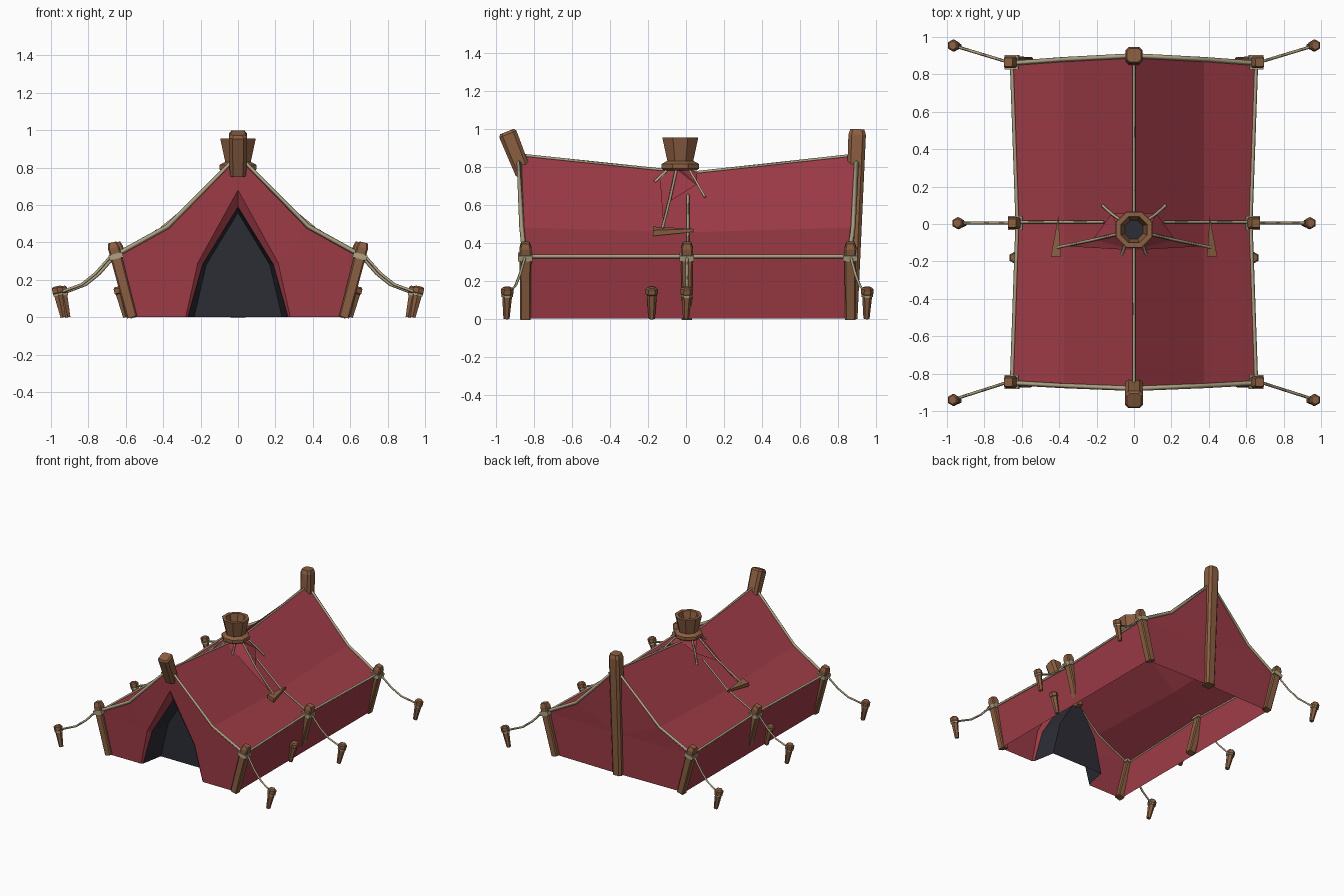
import bpy, bmesh, math
from mathutils import Vector

if "Cube" in bpy.data.objects:
    bpy.data.objects.remove(bpy.data.objects["Cube"])


def material(name, rgb):
    m = bpy.data.materials.new(name)
    m.use_nodes = True
    m.diffuse_color = (*rgb, 1)
    m.node_tree.nodes["Principled BSDF"].inputs["Base Color"].default_value = (*rgb, 1)
    return m


RED = material("red_cloth", (0.34, 0.044, 0.062))
WOOD = material("brown_wood", (0.26, 0.115, 0.054))
ROPE = material("pale_rope", (0.42, 0.36, 0.23))
DARK = material("dark_interior", (0.025, 0.026, 0.035))


def mesh_object(name, faces, mat):
    """Object from a list of polygons, welded where corners meet."""
    bm = bmesh.new()
    for f in faces:
        bm.faces.new([bm.verts.new(p) for p in f])
    bmesh.ops.remove_doubles(bm, verts=bm.verts, dist=0.0005)
    bmesh.ops.recalc_face_normals(bm, faces=bm.faces)
    me = bpy.data.meshes.new(name)
    bm.to_mesh(me)
    bm.free()
    me.materials.append(mat)
    ob = bpy.data.objects.new(name, me)
    bpy.context.collection.objects.link(ob)


def beam(name, a, b, rings, mat, sides=8, cap=True, skew=0):
    """Rings of (fraction along a-b, radius); skew turns an octagon into a chamfered square."""
    a, b = Vector(a), Vector(b)
    axis = (b - a).normalized()
    u = Vector((0, 1, 0)).cross(axis).normalized()
    v = axis.cross(u)
    angles = [(k + 0.5) * math.tau / sides + skew * (-1) ** k for k in range(sides)]
    loops = []
    for t, r in rings:
        r /= math.cos(math.pi / sides)
        loops.append([a.lerp(b, t) + r * (u * math.cos(w) + v * math.sin(w)) for w in angles])
    faces = [(p[k], p[(k + 1) % sides], q[(k + 1) % sides], q[k])
             for p, q in zip(loops, loops[1:]) for k in range(sides)]
    if cap:
        faces += [loops[0], loops[-1]]
    mesh_object(name, faces, mat)


def rope(name, points, radius=0.008):
    cu = bpy.data.curves.new(name, 'CURVE')
    cu.dimensions = '3D'
    cu.bevel_depth = radius
    cu.bevel_resolution = 0
    cu.use_fill_caps = True
    sp = cu.splines.new('POLY')
    sp.points.add(len(points) - 1)
    for q, p in zip(sp.points, points):
        q.co = (*p, 1)
    cu.materials.append(ROPE)
    ob = bpy.data.objects.new(name, cu)
    bpy.context.collection.objects.link(ob)


def flip(p, s):
    return (p[0] * s, p[1], p[2])


def both_sides(faces):
    return [[flip(p, s) for p in f] for f in faces for s in (1, -1)]


# Cloth cross-sections: ground, eave, knee, ridge
def section(y, y_ridge, eave_x, knee_z, ridge_z):
    return [(0.585, y, 0), (eave_x, y, 0.328),
            (0.375, (y + y_ridge) / 2, knee_z), (0, y_ridge, ridge_z)]


front = section(-0.85, -0.88, 0.65, 0.48, 0.86)
middle = section(0.01, 0.03, 0.62, 0.455, 0.765)
back = section(0.86, 0.90, 0.65, 0.48, 0.86)


def gable(sec, inner):
    low, mid, top = inner
    return [(sec[0], sec[1], mid, low), (sec[1], sec[2], mid), (sec[2], sec[3], top, mid)]


def strip(p, q):
    return [(p[i], p[i + 1], q[i + 1], q[i]) for i in range(len(p) - 1)]


door_edge = [(0.28, -0.85, 0), (0.215, -0.865, 0.29), (0, -0.875, 0.68)]
door_lip = [(0.268, -0.84, 0), (0.19, -0.84, 0.28), (0, -0.835, 0.59)]
door_back = [(0.235, -0.66, 0), (0.17, -0.66, 0.28), (0, -0.66, 0.56)]
back_seam = [(0, 0.87, 0), (0, 0.88, 0.33), (0, 0.90, 0.6)]

# Tent cloth and the dark doorway
mesh_object("tent_cloth", both_sides(
    strip(front, middle) + strip(middle, back) + gable(front, door_edge)
    + gable(back, back_seam) + strip(door_edge, door_lip)), RED)
recess = both_sides(strip(door_lip, door_back))
recess.append(door_back + [flip(p, -1) for p in door_back[1::-1]])
mesh_object("doorway_recess", recess, DARK)

# Ridge poles
beam("front_ridge_pole", (0, -0.855, 0.765), (0, -0.943, 0.985),
     [(0, 0.047), (0.94, 0.053), (1, 0.042)], WOOD, skew=0.16)
beam("back_ridge_pole", (0, 0.863, 0), (0, 0.902, 0.998),
     [(0, 0.043), (0.97, 0.05), (1, 0.04)], WOOD, skew=0.16)

# Ropes over the cloth seams
for label, sec in (("front", front), ("back", back)):
    edge = [(x, y, z + 0.006) for x, y, z in sec[1:]]
    rope(label + "_gable_rope", edge + [flip(p, -1) for p in edge[1::-1]], 0.013)
rope("ridge_rope", [(0, s[3][1], s[3][2] + 0.002) for s in (front, middle, back)])


def stake(name, top, bottom):
    beam(name, bottom, top, [(0, 0.014), (0.76, 0.023), (0.79, 0.028), (0.95, 0.028), (1, 0.02)],
         WOOD, sides=6)


for side, s in (("left", 1), ("right", -1)):
    rope(side + "_eave_rope", [flip((x + 0.003, y, z), s) for x, y, z in
                               (front[1], middle[1], back[1])], 0.011)
    rope(side + "_middle_rope", [flip(p, s) for p in
                                 ((0.16, 0.01, 0.65), (0.375, 0.01, 0.465), (0.63, 0.01, 0.335))])

    # Wall posts with lashings, guy ropes and ground stakes
    for place, y, px, sx, sy in (("front", -0.845, 0.672, 0.97, -0.94),
                                 ("middle", 0.005, 0.652, 0.945, 0.005),
                                 ("back", 0.865, 0.672, 0.97, 0.955)):
        tag = f"{side}_{place}_"
        foot, head = (s * (px - 0.105), y, 0), (s * px, y, 0.40)
        beam(tag + "post", foot, head, [(0, 0.032), (0.93, 0.036), (1, 0.026)], WOOD,
             skew=0.25)
        beam(tag + "lashing", foot, head, [(0.78, 0.038), (0.85, 0.038)], ROPE, sides=4)
        start, end = Vector((s * px, y, 0.335)), Vector((s * sx, sy, 0.125))
        path = []
        for t in (0, 0.3, 0.55, 1):
            p = start.lerp(end, t)
            p.z -= 0.18 * t * (1 - t)
            path.append(p)
        rope(tag + "guy_rope", path)
        peg_top, peg_tip = (s * sx, sy, 0.165), (s * (sx - 0.035), sy - 0.005, 0)
        stake(tag + "stake", peg_top, peg_tip)
        beam(tag + "stake_knot", peg_tip, peg_top, [(0.7, 0.027), (0.77, 0.027)], ROPE, sides=6)
    stake(side + "_wall_stake", (s * 0.64, -0.18, 0.165), (s * 0.60, -0.18, 0))

    # Smoke flap toggle and its cords
    near, far = Vector((s * 0.405, 0.04, 0.465)), Vector((s * 0.42, -0.175, 0.46))
    tips = [near + Vector((0, 0, dz)) for dz in (0.008, -0.008)]
    ends = [far + Vector((s * dx, 0, dz)) for dx, dz in
            ((-0.03, 0.025), (0.025, 0.005), (0.025, -0.025), (-0.03, -0.005))]
    mesh_object(side + "_flap_toggle", [
        ends, (tips[0], ends[0], ends[1]), (tips[1], ends[2], ends[3]),
        (tips[0], ends[1], ends[2], tips[1]), (tips[0], ends[0], ends[3], tips[1])], WOOD)
    rope(side + "_flap_rope", [flip(p, s) for p in
                               ((0.07, -0.05, 0.79), (0.22, -0.085, 0.63), (0.41, -0.125, 0.475))])
    rope(side + "_back_cord", [flip(p, s) for p in
                               ((0.07, 0.02, 0.78), (0.12, 0.055, 0.72), (0.17, 0.10, 0.64))])
    rope(side + "_front_cord", [flip(p, s) for p in
                                ((0.04, -0.09, 0.79), (0.065, -0.165, 0.72))])

# Smoke flap cloth stretched along the cords
crown, neck, sag, tip = (0, -0.03, 0.80), (0.07, -0.045, 0.785), (0.22, -0.083, 0.62), (0.38, -0.118, 0.475)
front_point, back_point, rear = (0, -0.14, 0.778), (0.12, 0.055, 0.705), (0, 0.06, 0.772)
mesh_object("smoke_flap_cloth", both_sides([
    (crown, neck, front_point), (neck, sag, front_point), (sag, tip, front_point),
    (crown, neck, back_point), (neck, sag, back_point), (crown, back_point, rear)]), RED)

# Smoke vent: collar, flared open chimney and dark inside
base, top = (0, -0.03, 0), (0, -0.03, 1)
beam("vent_collar", base, top, [(0.78, 0.085), (0.79, 0.098), (0.815, 0.098), (0.83, 0.07)], WOOD)
beam("vent_chimney", base, top, [(0.82, 0.066), (0.955, 0.095), (0.955, 0.07), (0.84, 0.048)],
     WOOD, cap=False)
beam("vent_inside", base, top, [(0.835, 0.05), (0.845, 0.05)], DARK)
